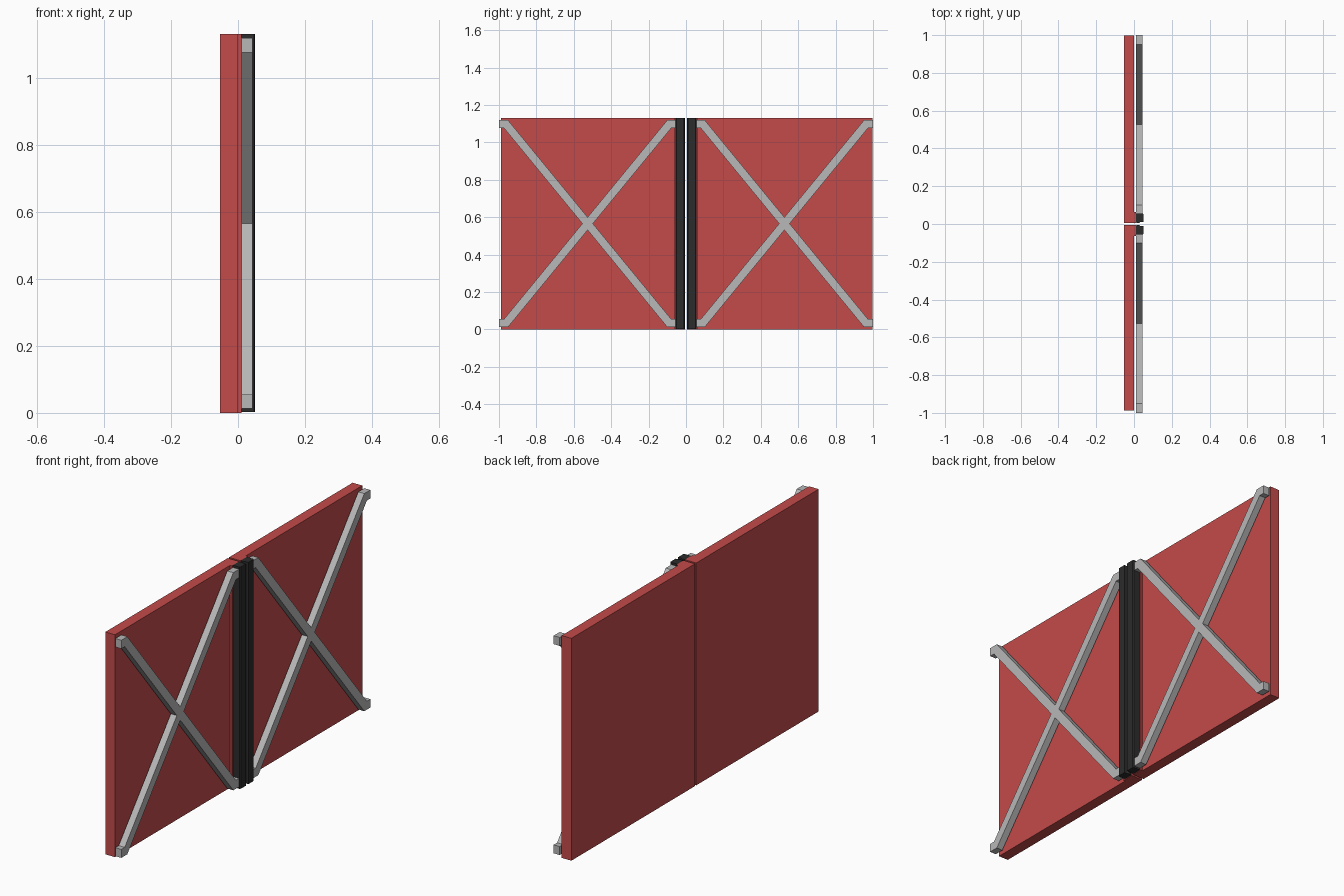
import bpy
import bmesh
from mathutils import Vector

cube = bpy.data.objects.get("Cube")
if cube:
    bpy.data.objects.remove(cube, do_unlink=True)


def material(name, rgb):
    m = bpy.data.materials.new(name)
    m.use_nodes = True
    m.diffuse_color = (*rgb, 1)
    m.node_tree.nodes["Principled BSDF"].inputs["Base Color"].default_value = (*rgb, 1)
    return m


RED = material("red paint", (0.55, 0.07, 0.07))
GREY = material("light grey metal", (0.48, 0.48, 0.48))
BLACK = material("black rubber", (0.025, 0.025, 0.025))


def prism(name, outline, shift, mat):
    """Extrude a flat outline along the shift vector."""
    bm = bmesh.new()
    face = bm.faces.new([bm.verts.new(p) for p in outline])
    ext = bmesh.ops.extrude_face_region(bm, geom=[face])
    verts = [v for v in ext["geom"] if isinstance(v, bmesh.types.BMVert)]
    bmesh.ops.translate(bm, verts=verts, vec=Vector(shift))
    bmesh.ops.recalc_face_normals(bm, faces=bm.faces)
    mesh = bpy.data.meshes.new(name)
    bm.to_mesh(mesh)
    bm.free()
    mesh.materials.append(mat)
    obj = bpy.data.objects.new(name, mesh)
    bpy.context.collection.objects.link(obj)
    return obj


def box(name, x0, x1, y0, y1, z0, z1, mat):
    outline = [(x0, y0, z0), (x1, y0, z0), (x1, y1, z0), (x0, y1, z0)]
    return prism(name, outline, (0, 0, z1 - z0), mat)


def brace(name, centre, slope):
    """Diagonal bar with short level ends, mitred at both bends."""
    half, bend, w, miter = 0.474, 0.436, 0.0215, 0.0105
    low, high = 0.034, 1.097
    side = [(-half, low - w), (-bend + miter, low - w), (bend + miter, high - w), (half, high - w),
            (half, high + w), (bend - miter, high + w), (-bend - miter, low + w), (-half, low + w)]
    outline = [(0.01, centre + slope * y, z) for y, z in side]
    prism(name, outline, (0.034, 0, 0), GREY)


HEIGHT = 1.13
for tag, s, inner, outer, centre in (("front", -1, 0.005, 0.988, -0.526),
                                     ("back", 1, 0.005, 0.998, 0.526)):
    # Door panel
    box(tag + "_panel", -0.054, 0.0, s * inner, s * outer, 0, HEIGHT, RED)
    # Raised strip behind the seal
    box(tag + "_seal_backing", 0.0, 0.01, s * inner, s * 0.064, 0, HEIGHT, RED)
    # Crossed braces
    brace(tag + "_brace_rising", centre, 1)
    brace(tag + "_brace_falling", centre, -1)
    # Rubber seal post with a stepped, chamfered section
    section = [(0.01, 0.012), (0.014, 0.006), (0.028, 0.006), (0.034, 0.01), (0.051, 0.01),
               (0.051, 0.05), (0.047, 0.055), (0.01, 0.055)]
    prism(tag + "_seal_post", [(x, s * y, 0.003) for x, y in section], (0, 0, HEIGHT - 0.003), BLACK)
